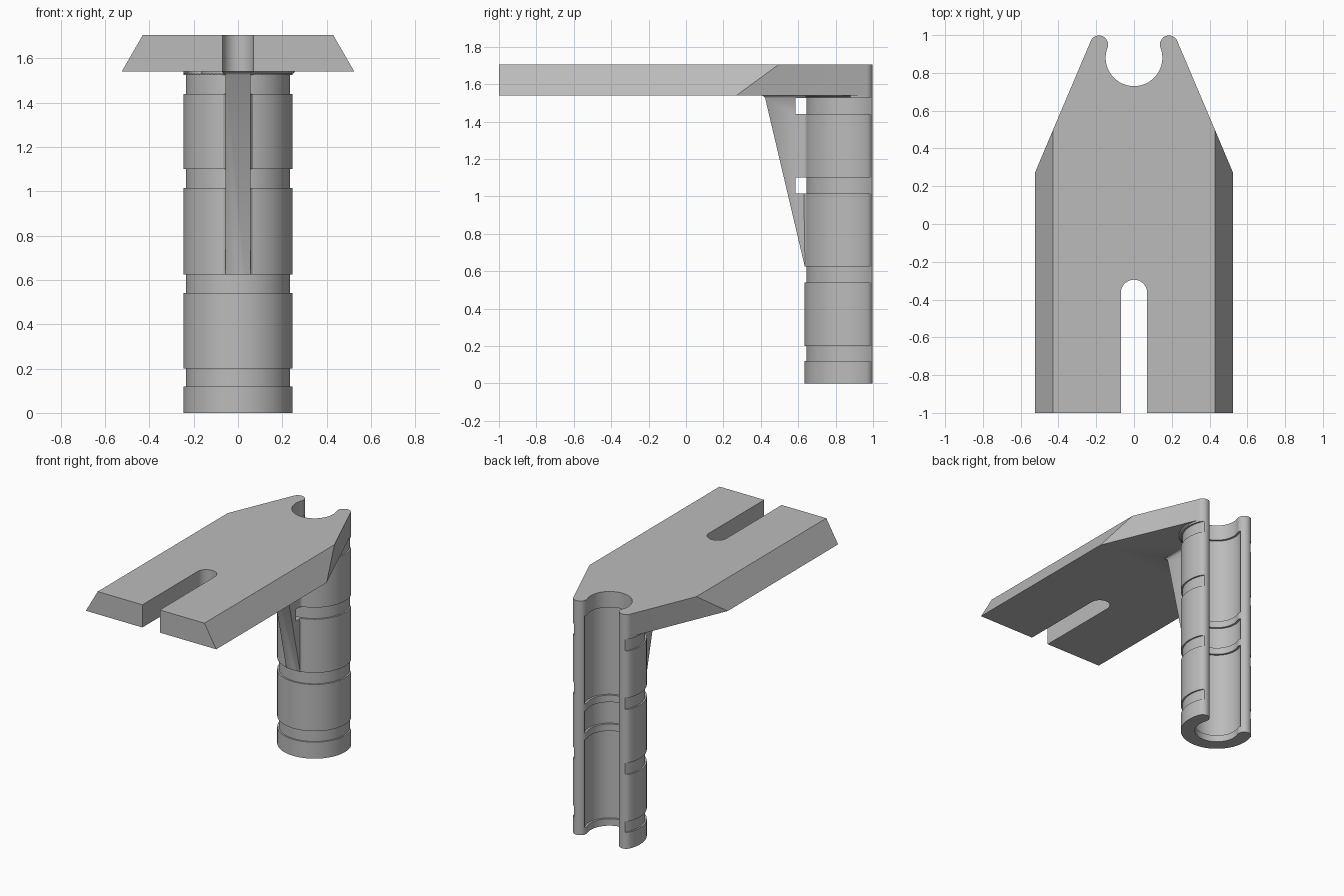
import bpy, bmesh
from math import sin, cos, pi, atan2, radians

cube = bpy.data.objects.get("Cube")
if cube:
    bpy.data.objects.remove(cube)

grey = bpy.data.materials.new("plain grey")
grey.use_nodes = True
colour = (0.5, 0.5, 0.5, 1)
grey.diffuse_color = colour
grey.node_tree.nodes["Principled BSDF"].inputs["Base Color"].default_value = colour

AXIS_Y = 0.88                      # tube axis
OUTER, BORE, SEAT = 0.246, 0.15, 0.165
PLATE_Z, TOP_Z = 1.54, 1.705


def loft(name, loops, closed=False):
    """Skin equal-length loops, capping the ends unless the loops form a ring."""
    n, count = len(loops[0]), len(loops)
    verts = [p for loop in loops for p in loop]
    faces = []
    for k in range(count if closed else count - 1):
        a, b = k * n, (k + 1) % count * n
        faces += [(a + i, a + (i + 1) % n, b + (i + 1) % n, b + i) for i in range(n)]
    if not closed:
        faces += [tuple(range(n))[::-1], tuple(range((count - 1) * n, count * n))]
    mesh = bpy.data.meshes.new(name)
    mesh.from_pydata(verts, [], faces)
    bm = bmesh.new()
    bm.from_mesh(mesh)
    bmesh.ops.recalc_face_normals(bm, faces=bm.faces)
    bm.to_mesh(mesh)
    bm.free()
    mesh.materials.append(grey)
    obj = bpy.data.objects.new(name, mesh)
    bpy.context.collection.objects.link(obj)
    return obj


def arc(cx, cy, r, a0, a1, steps):
    return [(cx + r * cos(a0 + (a1 - a0) * i / steps),
             cy + r * sin(a0 + (a1 - a0) * i / steps)) for i in range(steps + 1)]


def prism(name, outline, z0, z1):
    return loft(name, [[(x, y, z) for x, y in outline] for z in (z0, z1)])


def cylinder(name, r, z0, z1):
    return prism(name, arc(0, AXIS_Y, r, 0, 2 * pi, 96)[:-1], z0, z1)


def revolve(name, profile, a0, a1, steps):
    """Sweep an (r, z) profile about the tube axis."""
    full = a1 - a0 > 6.28
    loops = []
    for i in range(steps if full else steps + 1):
        a = a0 + (a1 - a0) * i / steps
        loops.append([(r * cos(a), AXIS_Y + r * sin(a), z) for r, z in profile])
    return loft(name, loops, full)


def combine(target, tool, operation):
    tool.hide_render = True
    mod = target.modifiers.new(operation.lower(), 'BOOLEAN')
    mod.operation, mod.object, mod.solver = operation, tool, 'EXACT'
    bpy.context.view_layer.objects.active = target
    bpy.ops.object.modifier_apply(modifier=mod.name)
    bpy.data.objects.remove(tool)


def mirrored(half):
    return half + [(-x, y) for x, y in reversed(half)]


# Mounting plate with sloping long sides and tapered back
tail = [(0.229, 0.9685), (0.185, 0.95), (0.1, AXIS_Y)]
low = mirrored([(0.525, -1), (0.525, 0.27)] + tail)
high = mirrored([(0.43, -1), (0.43, 0.495)] + tail)
body = loft("slotted_bearing_bracket",
            [[(x, y, PLATE_Z) for x, y in low], [(x, y, TOP_Z) for x, y in high]])

# Open slot at the front, and room for the tube
slot = [(-0.07, -1.2)] + arc(0, -0.365, 0.07, pi, 0, 24) + [(0.07, -1.2)]
combine(body, prism("slot_cutter", slot, 1.4, 1.9), 'DIFFERENCE')
combine(body, cylinder("tube_clearance", 0.17, 1.4, 1.9), 'DIFFERENCE')

# Open-backed tube with rounded lips
lip = atan2(0.07, 0.185)
mid, lip_r = (OUTER + BORE) / 2, (OUTER - BORE) / 2
lx, ly = mid * cos(lip), AXIS_Y + mid * sin(lip)
outline = (arc(0, AXIS_Y, OUTER, lip, -pi - lip, 96)
           + arc(-lx, ly, lip_r, pi - lip, -lip, 16)[1:-1]
           + arc(0, AXIS_Y, BORE, -pi - lip, lip, 96)
           + arc(lx, ly, lip_r, lip + pi, lip, 16)[1:-1])
tube = prism("tube", outline, 0, TOP_Z)

# Tapering rib, flared where it meets the tube and the plate
sections = []
for z, flare in ((0.62, 0), (1.525, 0), (1.534, 0.005), (1.54, 0.014), (1.56, 0.014)):
    front = 0.635 - (z - 0.625) * 0.235 - flare
    half = [(0.056 + flare, front), (0.056 + flare, max(front, 0.622)),
            (0.061 + flare, max(front, 0.634) + 0.002), (0.073 + flare, 0.65),
            (0.073 + flare, 0.69)]
    sections.append([(x, y, z) for x, y in mirrored(half)])
combine(tube, loft("rib", sections), 'UNION')

# Tie grooves running round the tube and through the rib
for z0, z1 in ((0.12, 0.2), (0.54, 0.625), (1.015, 1.1), (1.44, 1.525)):
    ring = [(0.235, z0), (0.3, z0), (0.3, z1), (0.235, z1)]
    combine(tube, revolve("groove_cutter", ring, 0, 2 * pi, 96), 'DIFFERENCE')

# Join plate and tube, with a small fillet beneath the plate
combine(body, tube, 'UNION')
fillet = [(0.22, 1.527), (0.24, 1.527), (0.25, 1.533), (0.26, 1.541), (0.22, 1.55)]
combine(body, revolve("fillet", fillet, pi, 2 * pi, 48), 'UNION')

# Wider bearing seats between the stop ridges in the bore
for z0, z1 in ((0.05, 0.69), (0.74, 0.9), (0.95, 1.59)):
    combine(body, cylinder("seat_cutter", SEAT, z0, z1), 'DIFFERENCE')

bpy.ops.object.select_all(action='DESELECT')
body.select_set(True)
bpy.context.view_layer.objects.active = body
bpy.ops.object.shade_smooth_by_angle(angle=radians(30))
